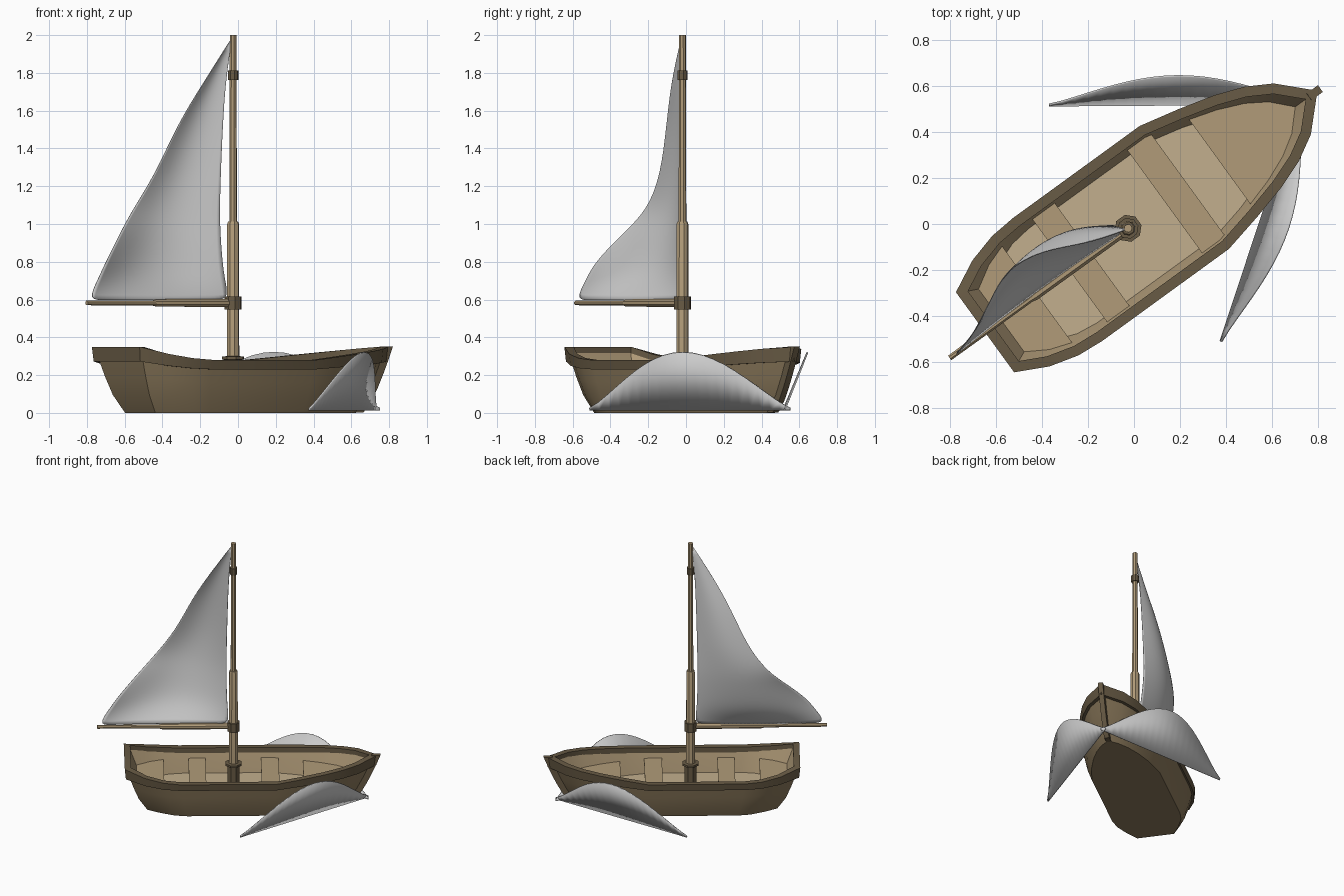
import bpy, math
from mathutils import Matrix, Vector

if "Cube" in bpy.data.objects:
    bpy.data.objects.remove(bpy.data.objects["Cube"])

# Everything is built along the boat axis (u forward, v to port), then turned by 36 degrees
TURN = Matrix.Rotation(math.radians(36), 4, 'Z')


def material(name, rgb):
    m = bpy.data.materials.new(name)
    m.diffuse_color = (*rgb, 1)
    m.use_nodes = True
    m.node_tree.nodes["Principled BSDF"].inputs["Base Color"].default_value = m.diffuse_color
    return m


HULL = material("hull_wood", (0.27, 0.20, 0.11))
RAIL = material("dark_wood", (0.14, 0.105, 0.06))
SEAT = material("seat_wood", (0.44, 0.33, 0.19))
FLOOR = material("floor_wood", (0.54, 0.43, 0.27))


def make(name, verts, faces, mat=None, smooth=30, fix=True):
    me = bpy.data.meshes.new(name)
    me.from_pydata([TURN @ Vector(v) for v in verts], [], faces)
    ob = bpy.data.objects.new(name, me)
    bpy.context.collection.objects.link(ob)
    if mat:
        me.materials.append(mat)
    bpy.ops.object.select_all(action='DESELECT')
    ob.select_set(True)
    bpy.context.view_layer.objects.active = ob
    if fix:
        bpy.ops.object.mode_set(mode='EDIT')
        bpy.ops.mesh.select_all(action='SELECT')
        bpy.ops.mesh.normals_make_consistent(inside=False)
        bpy.ops.object.mode_set(mode='OBJECT')
    bpy.ops.object.shade_smooth_by_angle(angle=math.radians(smooth))
    return ob


def loft(name, loops, mat, cap_start=False, cap_end=False, wrap=False, fix=True):
    n, m = len(loops[0]), len(loops)
    verts = [p for lp in loops for p in lp]
    faces = []
    for i in range(m if wrap else m - 1):
        a, b = i * n, (i + 1) % m * n
        faces += [(a + j, a + (j + 1) % n, b + (j + 1) % n, b + j) for j in range(n)]
    if cap_start:
        faces.append(tuple(range(n)))
    if cap_end:
        faces.append(tuple(range((m - 1) * n, m * n)))
    return make(name, verts, faces, mat, fix=fix)


# Hull stations: rail u, rail half width, rail height, bottom u, bottom half width
STATIONS = [(-0.80, .215, .35, -0.64, .136), (-0.66, .285, .312, -0.55, .19),
            (-0.53, .32, .29, -0.45, .235), (-0.41, .33, .281, -0.36, .25),
            (0.27, .33, .28, 0.24, .25), (0.45, .29, .297, 0.40, .215),
            (0.61, .248, .313, 0.54, .165), (0.74, .20, .326, 0.64, .115),
            (0.85, .137, .338, 0.71, .065), (0.985, 0, .35, 0.77, 0)]
SIDES = [(s, 1) for s in STATIONS] + [(s, -1) for s in STATIONS[-2::-1]]
RAIL_XY = [(s[0], s[1] * d) for s, d in SIDES]
RAIL_Z = [s[2] for s, d in SIDES]
BOTTOM_XY = [(s[3], s[4] * d) for s, d in SIDES]


def inset(loop, d):
    out, n = [], len(loop)
    for i in range(n):
        p = Vector(loop[i])
        e1 = (p - Vector(loop[i - 1])).normalized()
        e2 = (Vector(loop[(i + 1) % n]) - p).normalized()
        n1, n2 = Vector((e1.y, -e1.x)), Vector((e2.y, -e2.x))
        out.append(p + (n1 + n2) * d / (1 + n1.dot(n2)))
    return out


def with_z(loop, zs):
    return [(p[0], p[1], z) for p, z in zip(loop, zs)]


def skin(zs, d):
    top = inset(RAIL_XY, 0.012)
    pts = []
    for t, b, z, zr in zip(top, BOTTOM_XY, zs, RAIL_Z):
        f = max(z / zr, 0) ** 0.7
        pts.append(Vector(b).lerp(t, f))
    return with_z(inset(pts, d) if d else pts, zs)


N = len(RAIL_Z)
under = [z - 0.05 - 0.4 * (z - 0.28) for z in RAIL_Z]

# Outer hull with flat bottom
loft("hull", [skin([u * f for u in under], 0) for f in (1.1, 0.7, 0.35, 0)], HULL, cap_end=True)

# Rail around the top edge
loft("rail", [with_z(RAIL_XY, RAIL_Z), with_z(inset(RAIL_XY, .008), under),
              with_z(inset(RAIL_XY, .045), under), with_z(inset(RAIL_XY, .045), RAIL_Z)],
     RAIL, wrap=True)

# Inner walls and floor
FLOOR_Z = 0.1
inner_top = with_z(inset(RAIL_XY, .04), [z - .02 for z in RAIL_Z])
floor_loop = skin([FLOOR_Z] * N, .03)
walls = loft("inner_walls", [inner_top, skin([.19] * N, .03), floor_loop], SEAT, fix=False)
make("floor", floor_loop, [tuple(reversed(range(N)))], FLOOR, fix=False)

# Seats cut to the inner width of the hull
SEAT_Z = 0.205
seat_half = skin([SEAT_Z] * N, .026)[:len(STATIONS)]


def half_width(u):
    for a, b in zip(seat_half, seat_half[1:]):
        if a[0] <= u <= b[0]:
            return a[1] + (b[1] - a[1]) * (u - a[0]) / (b[0] - a[0])
    return 0


def seat(name, u0, u1):
    u0, u1 = max(u0, seat_half[0][0]), min(u1, seat_half[-1][0] - .005)
    us = [u0] + [p[0] for p in seat_half if u0 < p[0] < u1] + [u1]
    xy = [(u, half_width(u)) for u in us] + [(u, -half_width(u)) for u in reversed(us)]
    loft(name, [[(*p, z) for p in xy] for z in (SEAT_Z, SEAT_Z - .03)], SEAT, True, True)


seat("stern_seat", -1, -0.52)
seat("rear_bench", -0.345, -0.225)
seat("middle_bench", 0.165, 0.29)
seat("bow_seat", 0.46, 1)

# Stem post along the bow
heights = [.352, .28, .2, .13, .07, .03, .003]
stem = [(.77 + .2 * (z / .35) ** .7, z) for z in heights]
outline = [(u + .03, z) for u, z in stem] + [(u - .03, z) for u, z in reversed(stem)]
loft("stem_post", [[(u, v, z) for u, z in outline] for v in (-.018, .018)], RAIL, True, True)

# Mast, boom and fittings: eight-sided turned shapes
MAST_U = -0.032


def turned(name, profile, mat, along_boom=False, sides=8):
    loops = []
    for t, r in profile:
        ring = []
        for k in range(sides):
            a = (k + .5) * math.tau / sides
            c, s = r * math.cos(a), r * math.sin(a)
            ring.append((-t, c, .582 + s) if along_boom else (MAST_U + c, s, t))
        loops.append(ring)
    loft(name, loops, mat, True, True)


turned("mast", [(.1, .034), (1.0, .032), (1.012, .027), (1.012, .021), (2.0, .018)], SEAT)
turned("mast_step", [(.1, .046), (.28, .046), (.283, .06), (.298, .06), (.3, .04)], RAIL)
turned("boom_collar", [(.548, .046), (.615, .046)], RAIL)
turned("mast_band", [(1.762, .028), (1.812, .028)], RAIL)
turned("boom", [(.03, .023), (.53, .021), (.555, .015), (.99, .013)], SEAT, True)

# Sail rows from foot to head: height, luff u v, leech u v, belly
ROWS = [(.597, -.06, .0, -.985, -.004, .015), (.70, -.072, .02, -.915, .009, .075),
        (.80, -.078, .035, -.849, .023, .10), (.95, -.08, .05, -.70, .10, .08),
        (1.07, -.08, .055, -.575, .165, .055), (1.26, -.077, .05, -.433, .153, .05),
        (1.53, -.07, .04, -.318, .107, .035), (1.75, -.062, .028, -.193, .045, .018),
        (1.97, -.04, .004, -.052, .004, 0)]
COLS = 8
verts, faces = [], []
for z, lu, lv, eu, ev, belly in ROWS:
    for c in range(COLS + 1):
        s = c / COLS
        verts.append((lu + (eu - lu) * s, lv + (ev - lv) * s + belly * math.sin(math.pi * s), z))
w = COLS + 1
for r in range(len(ROWS) - 1):
    faces += [(r * w + c, r * w + c + 1, r * w + w + c + 1, r * w + w + c) for c in range(COLS)]
sail = make("sail", verts, faces, smooth=80)
sub = sail.modifiers.new("smooth", 'SUBSURF')
sub.levels = sub.render_levels = 2
sail.modifiers.new("cloth", 'SOLIDIFY').thickness = .004

# Bow waves, one on each side, leaning outward
STEPS = 20
a, b = Vector((.006, .636, .012)), Vector((.916, -.016, .012))
d = (b - a).normalized()
lean = Vector((-d.y, d.x, 0)) * .125 + Vector((0, 0, .308))
for name, side in (("port_bow_wave", 1), ("starboard_bow_wave", -1)):
    verts = []
    for i in range(STEPS + 1):
        s = i / STEPS
        h = .04 + .96 * max(math.sin(math.pi * s), 0) ** 1.2
        for p in (a.lerp(b, s), a.lerp(b, s) + lean * h):
            verts.append((p.x, p.y * side, p.z))
    faces = [(2 * i, 2 * i + 2, 2 * i + 3, 2 * i + 1) for i in range(STEPS)]
    wave = make(name, verts, faces)
    wave.modifiers.new("sheet", 'SOLIDIFY').thickness = .008
